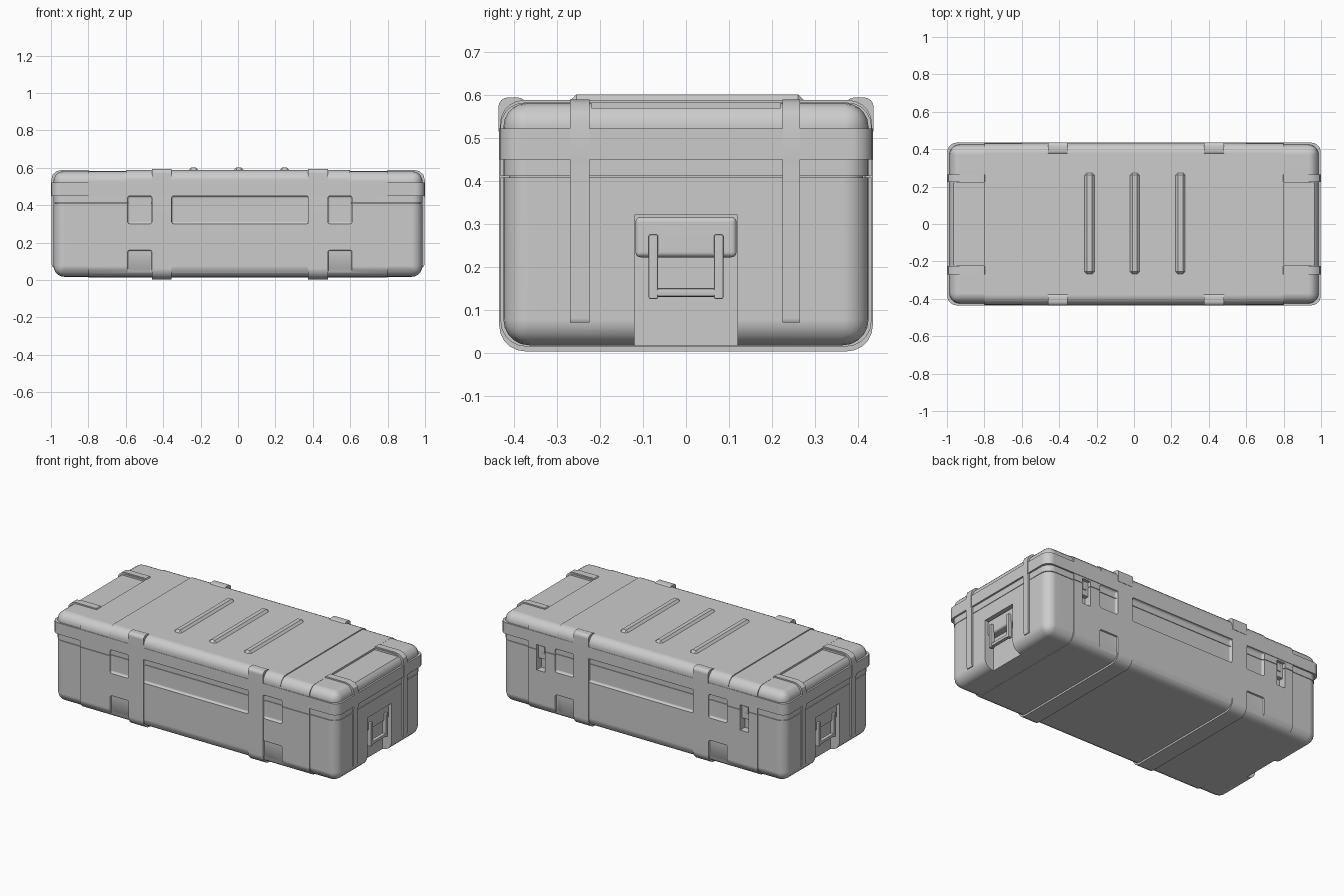
import bpy, bmesh
from mathutils import Vector

if "Cube" in bpy.data.objects:
    bpy.data.objects.remove(bpy.data.objects["Cube"])


def finish(bm, name):
    bmesh.ops.recalc_face_normals(bm, faces=bm.faces)
    me = bpy.data.meshes.new(name)
    bm.to_mesh(me)
    bm.free()
    ob = bpy.data.objects.new(name, me)
    bpy.context.collection.objects.link(ob)
    return ob


def box(name, xs, ys, zs, bevel=0, segs=5, edges="all"):
    """Box from ranges; bevels all edges, or those of a named group."""
    bm = bmesh.new()
    bmesh.ops.create_cube(bm, size=1)
    for v in bm.verts:
        v.co = Vector([r[0] if c < 0 else r[1] for c, r in zip(v.co, (xs, ys, zs))])

    def picked(e):
        a, b = e.verts[0].co, e.verts[1].co
        d, z = b - a, (a.z + b.z) / 2
        if edges == "x":
            return abs(d.x) > 1e-5
        if edges == "z":
            return abs(d.z) > 1e-5
        if edges == "top":
            return z > zs[0] + 1e-5
        if edges == "bottom":
            return z < zs[1] - 1e-5
        if edges == "x_top":
            return abs(d.x) > 1e-5 and z > zs[0] + 1e-5
        if edges == "x_bottom":
            return abs(d.x) > 1e-5 and z < zs[1] - 1e-5
        return True
    if bevel:
        bmesh.ops.bevel(bm, geom=[e for e in bm.edges if picked(e)], offset=bevel,
                        segments=segs, profile=0.5, affect='EDGES', clamp_overlap=True)
    return finish(bm, name)


def prism(name, pts, y0, y1):
    """Closed x-z profile extruded along y."""
    bm = bmesh.new()
    f = bm.faces.new([bm.verts.new((x, y0, z)) for x, z in pts])
    r = bmesh.ops.extrude_face_region(bm, geom=[f])
    bmesh.ops.translate(bm, vec=(0, y1 - y0, 0),
                        verts=[v for v in r["geom"] if isinstance(v, bmesh.types.BMVert)])
    return finish(bm, name)


def span(s, a, b):
    return (min(s * a, s * b), max(s * a, s * b))


# Main shells: ends slightly narrower than the middle
base = box("base_shell", (-.987, .987), (-.425, .425), (.017, .408), .06, edges="bottom")
base_mid = box("base_middle", (-.8, .8), (-.432, .432), (.014, .408), .06, edges="x_bottom")
lid = box("lid_shell", (-.987, .987), (-.425, .425), (.411, .581), .055, edges="top")
lid_mid = box("lid_middle", (-.8, .8), (-.432, .432), (.411, .582), .055, edges="x_top")
lid_top = box("lid_raised_top", (-.6, .6), (-.433, .433), (.46, .588), .055, edges="x_top")
box("lid_rim", (-.998, .998), (-.435, .435), (.45, .522), .05, 5, "z")
box("seam_core", (-.975, .975), (-.412, .412), (.35, .45), .04, 4, "z")

# Cutters for recessed side panels
side_cut, end_cut = [], []
for sy in (-1, 1):
    for x0, x1 in ((-.59, -.46), (-.355, .378), (.48, .61)):
        side_cut.append(box("panel_cutter", (x0, x1), span(sy, .417, .6), (.30, .45), .012, 3))
    for x0, x1 in ((-.59, -.46), (.48, .61)):
        side_cut.append(box("lower_cutter", (x0, x1), span(sy, .421, .6), (-.1, .16), .01, 2))
# Back hinge slots
for s in (-1, 1):
    side_cut.append(box("slot_cutter", span(s, .68, .74), (.385, .6), (.28, .44)))
# End handle pockets and recessed lid end panels
for s in (-1, 1):
    end_cut.append(box("pocket_cutter", span(s, .925, 1.2), (-.12, .12), (-.1, .32)))
    end_cut.append(box("lid_panel_cutter", span(s, .8, .972), (-.22, .22), (.57, .7)))


def cut(ob, cutters):
    bpy.context.view_layer.objects.active = ob
    for c in cutters:
        m = ob.modifiers.new("cut", 'BOOLEAN')
        m.operation, m.solver, m.object = 'DIFFERENCE', 'EXACT', c
        bpy.ops.object.modifier_apply(modifier=m.name)


for ob in (base, lid):
    cut(ob, side_cut + end_cut)
for ob in (base_mid, lid_mid):
    cut(ob, side_cut)
for c in side_cut + end_cut:
    bpy.data.objects.remove(c)

# Wrap-around straps with a clip folding on to the lid
for x0, x1 in ((-.46, -.355), (.375, .48)):
    box("body_strap", (x0, x1), (-.435, .435), (.003, .584), .06, 5, "x")
    for sy in (-1, 1):
        box("lid_clip", (x0, x1), span(sy, .37, .437), (.515, .594), .022, 4, "x_top")

# Lid ribs
for x in (-.238, .004, .248):
    box("lid_rib", (x - .026, x + .026), (-.268, .274), (.575, .601), .016, 1, "all")

# Back hinge pins inside the slots
for s in (-1, 1):
    box("hinge_pin", span(s, .695, .725), (.38, .418), (.385, .43), .005, 2)

# End straps, pocket mounts and carrying handles
profile = [(.79, .57), (.80, .589), (.94, .589), (.97, .582), (.991, .563), (1, .53),
           (1, .445), (.996, .43), (.996, .08), (.99, .07), (.96, .07), (.96, .53), (.93, .57)]
for s in (-1, 1):
    pts = [(s * x, z) for x, z in profile]
    prism("end_strap", pts, -.27, -.225)
    prism("end_strap", pts, .225, .265)
    box("handle_mount", span(s, .91, .972), (-.118, .118), (.222, .316), .012, 3)
    for sy in (-1, 1):
        box("handle_arm", span(s, .962, .988), span(sy, .065, .087), (.125, .275), .004, 2)
    box("handle_grip", span(s, .962, .986), (-.075, .075), (.13, .15), .005, 2)

# Smooth shading with crisp edges
for ob in bpy.context.scene.objects:
    ob.select_set(True)
    bpy.context.view_layer.objects.active = ob
bpy.ops.object.shade_smooth_by_angle(angle=0.55)
for ob in bpy.context.scene.objects:
    w = ob.modifiers.new("weighted_normals", 'WEIGHTED_NORMAL')
    w.keep_sharp = True
